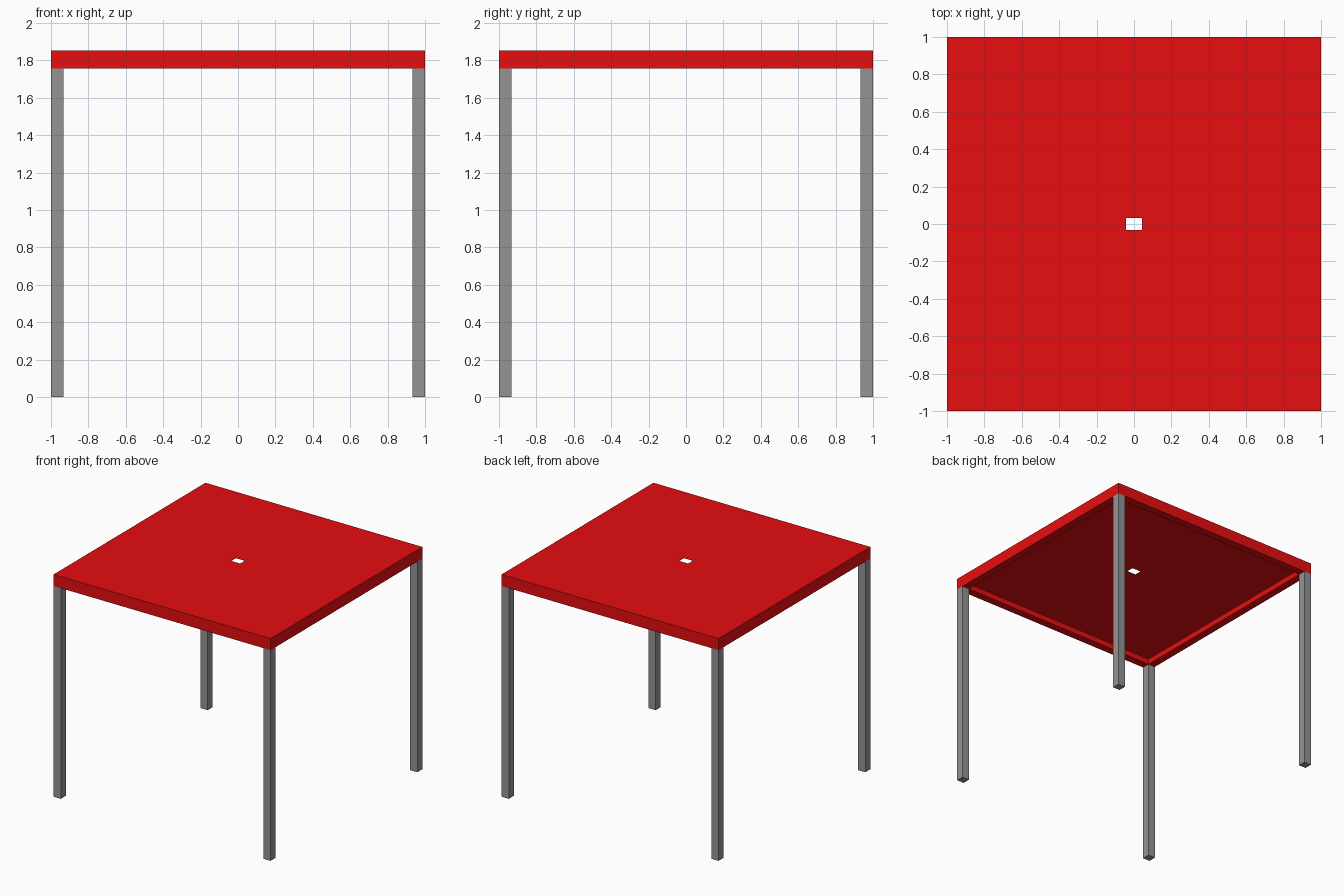
import bpy, bmesh

if "Cube" in bpy.data.objects:
    bpy.data.objects.remove(bpy.data.objects["Cube"])

TOP, BOTTOM, LEG = 1.853, 1.756, 0.066
LIP = TOP - 0.05  # upper edge of the folded inner lip


def material(name, color):
    mat = bpy.data.materials.new(name)
    mat.diffuse_color = (*color, 1)
    mat.use_nodes = True
    mat.node_tree.nodes["Principled BSDF"].inputs["Base Color"].default_value = mat.diffuse_color
    return mat


def finish(name, bm, mat):
    bmesh.ops.recalc_face_normals(bm, faces=bm.faces)
    mesh = bpy.data.meshes.new(name)
    bm.to_mesh(mesh)
    bm.free()
    mesh.materials.append(mat)
    obj = bpy.data.objects.new(name, mesh)
    bpy.context.collection.objects.link(obj)
    return obj


def add_loop(bm, hx, hy, z):
    return [bm.verts.new((sx * hx, sy * hy, z))
            for sx, sy in ((-1, -1), (1, -1), (1, 1), (-1, 1))]


red = material("red", (0.8, 0.0044, 0.005))
grey = material("grey", (0.295, 0.295, 0.295))

# Folded sheet top: centre hole, panel, side wall, bottom flange, inner lip
bm = bmesh.new()
inner = 1 - LEG
profile = [(0.043, 0.033, TOP), (1, 1, TOP), (1, 1, BOTTOM),
           (inner, inner, BOTTOM), (inner, inner, LIP)]
loops = [add_loop(bm, *p) for p in profile]
for a, b in zip(loops, loops[1:]):
    for i in range(4):
        j = (i + 1) % 4
        bm.faces.new((a[j], a[i], b[i], b[j]))
table_top = finish("table_top", bm, red)
sheet = table_top.modifiers.new("sheet", "SOLIDIFY")
sheet.thickness = 0.003
sheet.offset = -1
sheet.use_even_offset = True

# Four square corner legs
for side, sx in (("left", -1), ("right", 1)):
    for end, sy in (("front", -1), ("back", 1)):
        bm = bmesh.new()
        bmesh.ops.create_cube(bm, size=1)
        bmesh.ops.scale(bm, vec=(LEG, LEG, BOTTOM), verts=bm.verts)
        leg = finish(f"{end}_{side}_leg", bm, grey)
        leg.location = (sx * (1 - LEG / 2), sy * (1 - LEG / 2), BOTTOM / 2)
